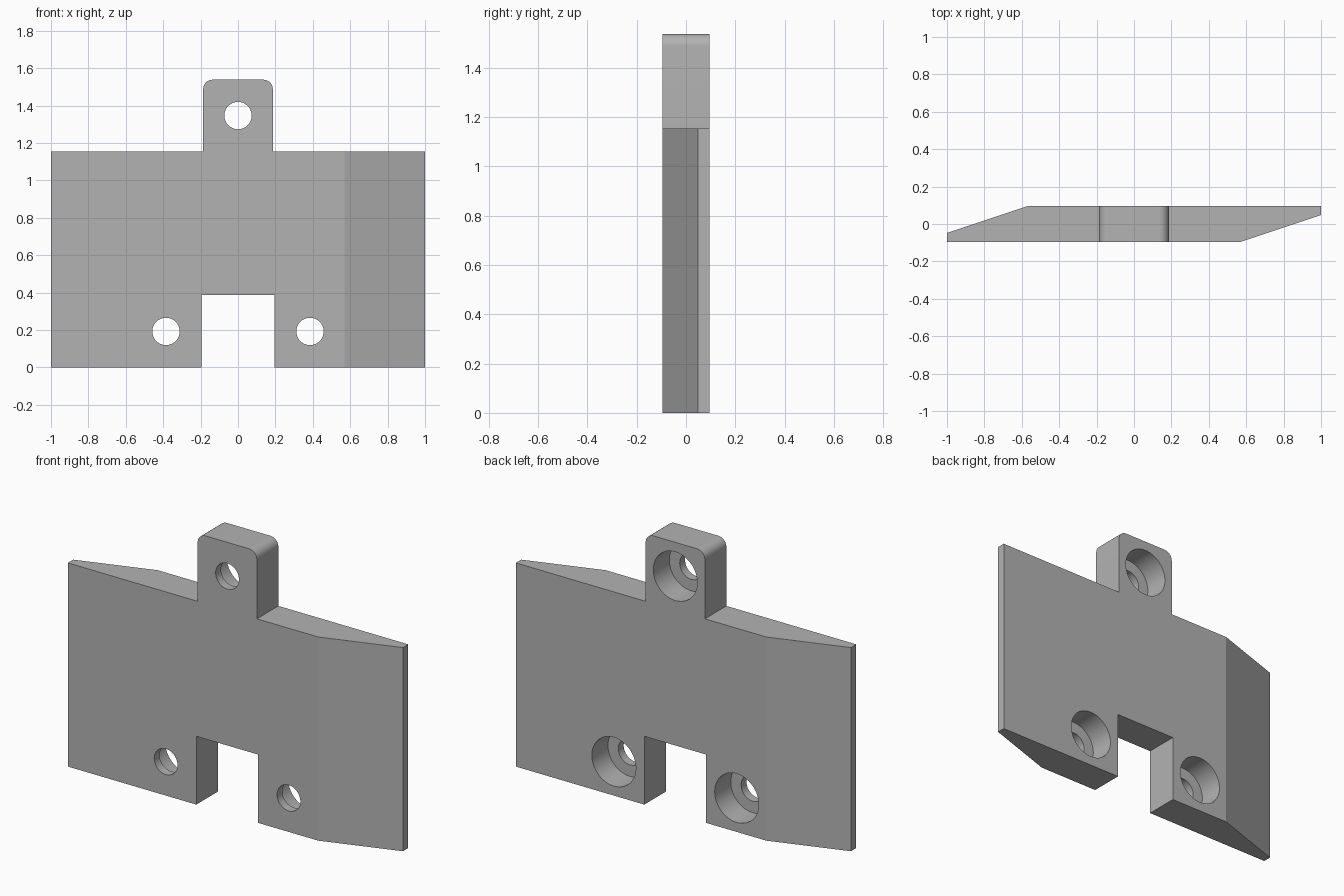
import bpy, bmesh, math
from mathutils import Matrix, Vector

cube = bpy.data.objects.get("Cube")
if cube:
    bpy.data.objects.remove(cube, do_unlink=True)

HALF_T = 0.096          # half thickness of the plate
PLATE_H, TOP_H = 1.154, 1.538
HOLES = [(-0.385, 0.192), (0.385, 0.192), (0, 1.346)]

grey = bpy.data.materials.new("plain grey")
grey.use_nodes = True
colour = (0.45, 0.45, 0.45, 1)
grey.diffuse_color = colour
grey.node_tree.nodes["Principled BSDF"].inputs["Base Color"].default_value = colour


def add_object(name, bm):
    bmesh.ops.recalc_face_normals(bm, faces=bm.faces)
    mesh = bpy.data.meshes.new(name)
    bm.to_mesh(mesh)
    bm.free()
    mesh.materials.append(grey)
    obj = bpy.data.objects.new(name, mesh)
    bpy.context.collection.objects.link(obj)
    return obj


def prism(name, points, direction):
    """Extrude a closed outline of 3D points along a direction."""
    bm = bmesh.new()
    face = bm.faces.new([bm.verts.new(p) for p in points])
    grown = bmesh.ops.extrude_face_region(bm, geom=[face], use_keep_orig=True)
    moved = [v for v in grown["geom"] if isinstance(v, bmesh.types.BMVert)]
    bmesh.ops.translate(bm, verts=moved, vec=Vector(direction))
    return add_object(name, bm)


def drill(name, x, z, radius, y0, y1):
    bm = bmesh.new()
    place = Matrix.Translation((x, (y0 + y1) / 2, z)) @ Matrix.Rotation(math.pi / 2, 4, "X")
    bmesh.ops.create_cone(bm, cap_ends=True, segments=64, radius1=radius,
                          radius2=radius, depth=y1 - y0, matrix=place)
    return add_object(name, bm)


def combine(target, tool, operation):
    """Apply a boolean and throw the tool away."""
    mod = target.modifiers.new("shape", "BOOLEAN")
    mod.operation, mod.solver, mod.object = operation, "EXACT", tool
    bpy.ops.object.select_all(action="DESELECT")
    bpy.context.view_layer.objects.active = target
    target.select_set(True)
    bpy.ops.object.modifier_apply(modifier=mod.name)
    bpy.data.objects.remove(tool, do_unlink=True)


# Plan section: flat bar with opposite slanted ends
half_plan = [(-1, -HALF_T), (0.57, -HALF_T), (1, 0.048)]
plan = half_plan + [(-x, -y) for x, y in half_plan]
plate = prism("mounting_plate", [(x, y, -0.2) for x, y in plan], (0, 0, 2))

# Front silhouette: bottom notch, shoulders and round-cornered top tab
tab, notch, r = 0.186, 0.194, 0.05
right = [(notch, 0.387), (notch, 0), (1.2, 0), (1.2, PLATE_H), (tab, PLATE_H)]
for i in range(13):
    a = math.pi / 2 * i / 12
    right.append((tab - r + r * math.cos(a), TOP_H - r + r * math.sin(a)))
outline = right + [(-x, z) for x, z in reversed(right)]
silhouette = prism("silhouette", [(x, -0.3, z) for x, z in outline], (0, 0.6, 0))
combine(plate, silhouette, "INTERSECT")

# Screw holes, counterbored from the back
for x, z in HOLES:
    combine(plate, drill("screw_hole", x, z, 0.073, -0.3, 0.3), "DIFFERENCE")
    combine(plate, drill("counterbore", x, z, 0.138, HALF_T - 0.144, 0.3), "DIFFERENCE")

bpy.ops.object.shade_smooth_by_angle(angle=math.radians(15))
